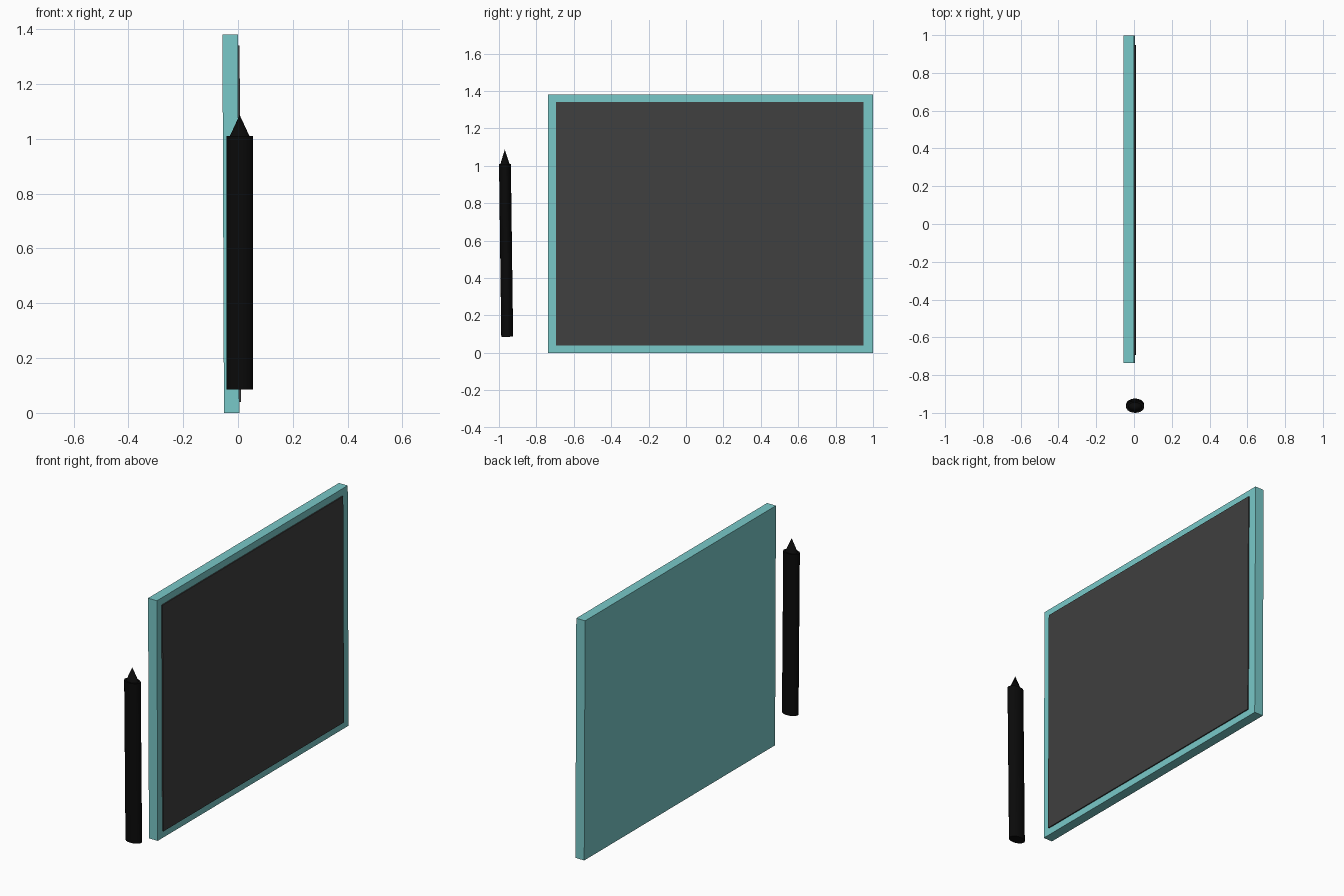
import bpy, math
from mathutils import Vector

if "Cube" in bpy.data.objects:
    bpy.data.objects.remove(bpy.data.objects["Cube"])


def paint(obj, name, color):
    mat = bpy.data.materials.get(name) or bpy.data.materials.new(name)
    mat.diffuse_color = (*color, 1)
    mat.use_nodes = True
    mat.node_tree.nodes["Principled BSDF"].inputs["Base Color"].default_value = mat.diffuse_color
    obj.data.materials.append(mat)


def slab(name, center, size, tilt, mat, color):
    bpy.ops.mesh.primitive_cube_add(size=1, location=center, rotation=(0, tilt, 0))
    obj = bpy.context.object
    obj.name = name
    obj.scale = size
    bpy.ops.object.transform_apply(location=False, rotation=False, scale=True)
    paint(obj, mat, color)
    return obj


def rod(name, start, end, r1, r2, squash):
    # Oval tapered rod running from start to end
    a, b = Vector(start), Vector(end)
    d = b - a
    bpy.ops.mesh.primitive_cone_add(vertices=32, radius1=r1, radius2=r2, depth=d.length,
                                    location=(a + b) / 2)
    obj = bpy.context.object
    obj.name = name
    obj.scale = (1, squash, 1)
    obj.rotation_euler = (-math.atan2(d.y, d.z), math.atan2(d.x, d.z), 0)
    bpy.ops.object.transform_apply(location=False, rotation=False, scale=True)
    bpy.ops.object.shade_smooth_by_angle(angle=math.radians(30))
    paint(obj, "black", (0.003, 0.003, 0.003))
    return obj


TILT = -0.004

# Tablet casing and its slightly raised screen
slab("tablet_body", (-0.026, 0.131, 0.69), (0.056, 1.735, 1.38), TILT,
     "teal", (0.19, 0.58, 0.58))
slab("tablet_screen", (-0.001, 0.127, 0.69), (0.019, 1.642, 1.30), TILT,
     "dark_grey", (0.05, 0.05, 0.05))

# Stylus barrel and pointed nib
rod("stylus_barrel", (0.006, -0.956, 0.086), (0.006, -0.968, 1.01), 0.048, 0.048, 0.66)
rod("stylus_tip", (0.006, -0.968, 1.005), (0.006, -0.969, 1.087), 0.038, 0.0, 0.68)
